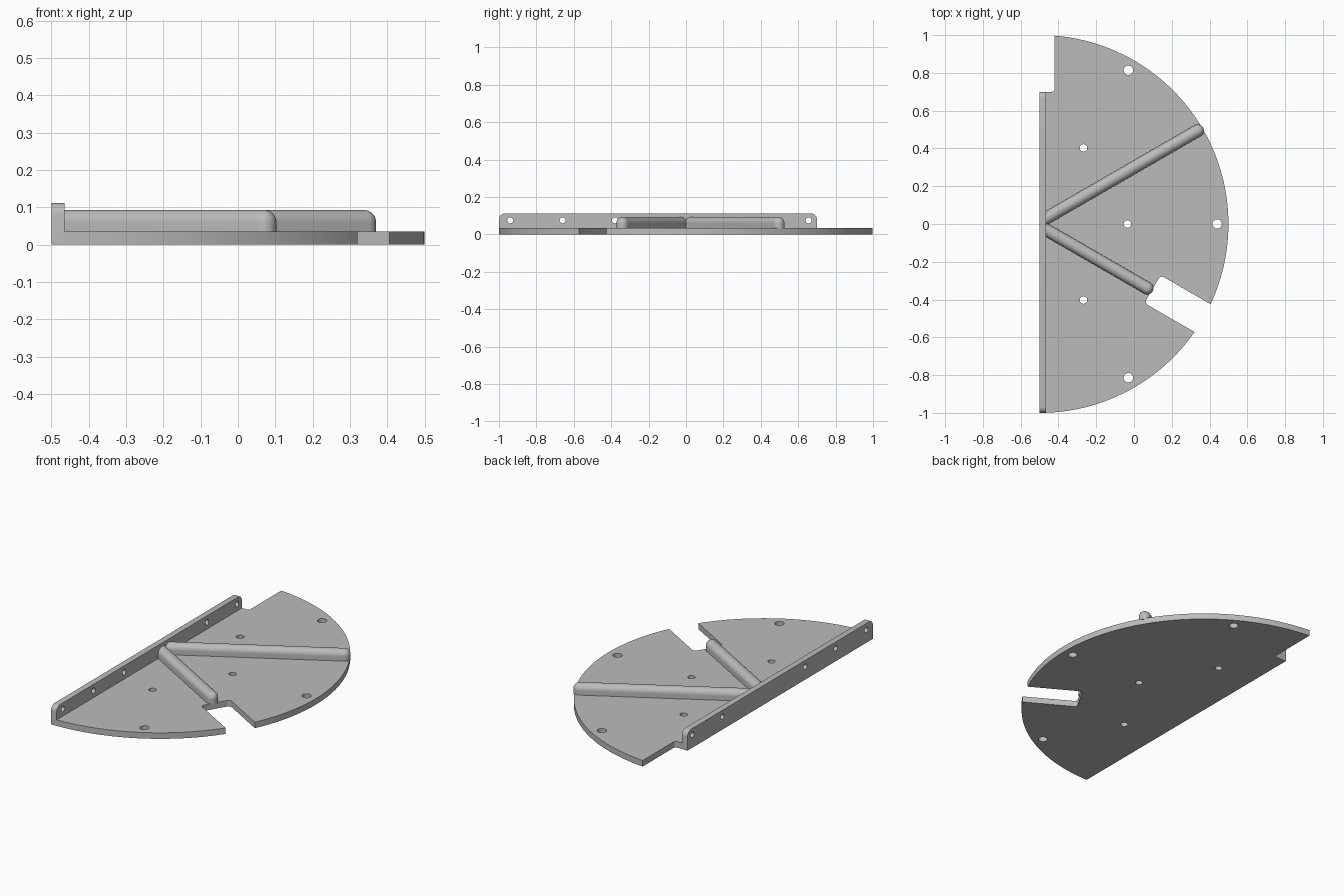
import bpy, bmesh
from math import sin, cos, asin, acos, pi, radians
from mathutils import Vector, Matrix

cube = bpy.data.objects.get("Cube")
if cube:
    bpy.data.objects.remove(cube, do_unlink=True)

grey = bpy.data.materials.new("plain grey")
grey.use_nodes = True
grey.diffuse_color = (0.5, 0.5, 0.5, 1)
grey.node_tree.nodes["Principled BSDF"].inputs["Base Color"].default_value = (0.5, 0.5, 0.5, 1)

CX, R, T = -0.5, 1.0, 0.035          # disc centre x, disc radius, sheet thickness
FACE = CX + T                        # inner face of the flange


def add_object(name, bm):
    """Turn a bmesh into a smooth-by-angle object with the grey material."""
    bmesh.ops.remove_doubles(bm, verts=bm.verts, dist=1e-5)
    bmesh.ops.recalc_face_normals(bm, faces=bm.faces)
    mesh = bpy.data.meshes.new(name)
    bm.to_mesh(mesh)
    bm.free()
    mesh.materials.append(grey)
    ob = bpy.data.objects.new(name, mesh)
    bpy.context.collection.objects.link(ob)
    bpy.ops.object.select_all(action='DESELECT')
    ob.select_set(True)
    bpy.context.view_layer.objects.active = ob
    bpy.ops.object.shade_smooth_by_angle(angle=radians(35))
    return ob


def arc(cx, cy, r, a, b, n):
    return [Vector((cx + r * cos(a + (b - a) * i / n),
                    cy + r * sin(a + (b - a) * i / n))) for i in range(n + 1)]


def fillet(before, corner, after, r, n=6):
    """Round a right-angled corner."""
    u = (before - corner).normalized() * r
    v = (after - corner).normalized() * r
    return [corner + u * (1 - sin(t)) + v * (1 - cos(t))
            for t in (pi / 2 * i / n for i in range(n + 1))]


def panel(name, outline, holes, matrix):
    """Extrude an outline with round holes to the sheet thickness."""
    curve = bpy.data.curves.new(name, 'CURVE')
    curve.dimensions, curve.fill_mode, curve.extrude = '2D', 'BOTH', T / 2
    loops = [outline] + [arc(x, y, r, 0, 2 * pi, 24)[:-1] for x, y, r in holes]
    for loop in loops:
        spline = curve.splines.new('POLY')
        spline.points.add(len(loop) - 1)
        spline.use_cyclic_u = True
        for point, co in zip(spline.points, loop):
            point.co = (co.x, co.y, 0, 1)
    temp = bpy.data.objects.new(name + " outline", curve)
    bpy.context.collection.objects.link(temp)
    bpy.context.view_layer.update()
    mesh = temp.to_mesh()
    bm = bmesh.new()
    bm.from_mesh(mesh)
    temp.to_mesh_clear()
    bpy.data.objects.remove(temp, do_unlink=True)
    bpy.data.curves.remove(curve)
    bm.transform(matrix)
    return add_object(name, bm)


# Half-disc base plate with a radial slot and a notched corner
slot_angle, slot_half, slot_start = radians(-30), 0.085, 0.69
spread = asin(slot_half / R)
along = Vector((cos(slot_angle), sin(slot_angle)))
across = Vector((-along.y, along.x))
centre = Vector((CX, 0))
slot_low = centre + along * slot_start - across * slot_half
slot_high = centre + along * slot_start + across * slot_half
notch = Vector((-0.42, 0.70))

lower = arc(CX, 0, R, -acos(T / R), slot_angle - spread, 40)
upper = arc(CX, 0, R, slot_angle + spread, acos((notch.x - CX) / R), 72)
notch_end = Vector((FACE, notch.y))
outline = (lower + fillet(lower[-1], slot_low, slot_high, 0.02)
           + fillet(slot_low, slot_high, upper[0], 0.02)
           + upper + fillet(upper[-1], notch, notch_end, 0.015) + [notch_end])
plate_holes = [(CX + d * cos(a), d * sin(a), r)
               for d, r in ((0.94, 0.025), (0.465, 0.02))
               for a in (-pi / 3, 0, pi / 3)]
panel("base_plate", outline, plate_holes, Matrix.Translation((0, 0, T / 2)))

# Upright flange along the straight edge, drawn in y and z
low_l, low_r = Vector((-1, 0)), Vector((0.70, 0))
top_l, top_r = Vector((-1, 0.112)), Vector((0.70, 0.112))
outline = ([low_l, low_r] + fillet(low_r, top_r, top_l, 0.032)
           + fillet(top_r, top_l, low_l, 0.032))
flange_holes = [(y, 0.075, 0.016) for y in (-0.94, -0.66, -0.38, 0.38, 0.655)]
stand = Matrix(((0, 0, 1, CX + T / 2), (1, 0, 0, 0), (0, 1, 0, 0), (0, 0, 0, 1)))
panel("mounting_flange", outline, flange_holes, stand)


# Round-topped ribs with domed outer ends
def rib(name, side, end_x):
    r, top, n = 0.033, 0.093, 12
    angle = side * pi / 6
    start = Vector((-0.482, side * 0.021, 0))
    end = Vector((end_x, start.y + (end_x - start.x) * sin(angle) / cos(angle), 0))
    bm = bmesh.new()

    def column(base, heading):
        out = Vector((cos(heading), sin(heading), 0)) * r
        bm.verts.new(base + out + Vector((0, 0, T - 0.005)))
        for i in range(n + 1):
            t = pi / 2 * i / n
            bm.verts.new(base + out * cos(t) + Vector((0, 0, top - r + r * sin(t))))

    for k in range(2 * n + 1):
        column(end, angle - pi / 2 + pi * k / (2 * n))
    for s in (-1, 1):
        column(start, angle + s * pi / 2)
    bmesh.ops.remove_doubles(bm, verts=bm.verts, dist=1e-5)
    bmesh.ops.convex_hull(bm, input=bm.verts)
    add_object(name, bm)


rib("long_rib", 1, 0.337)
rib("short_rib", -1, 0.07)
